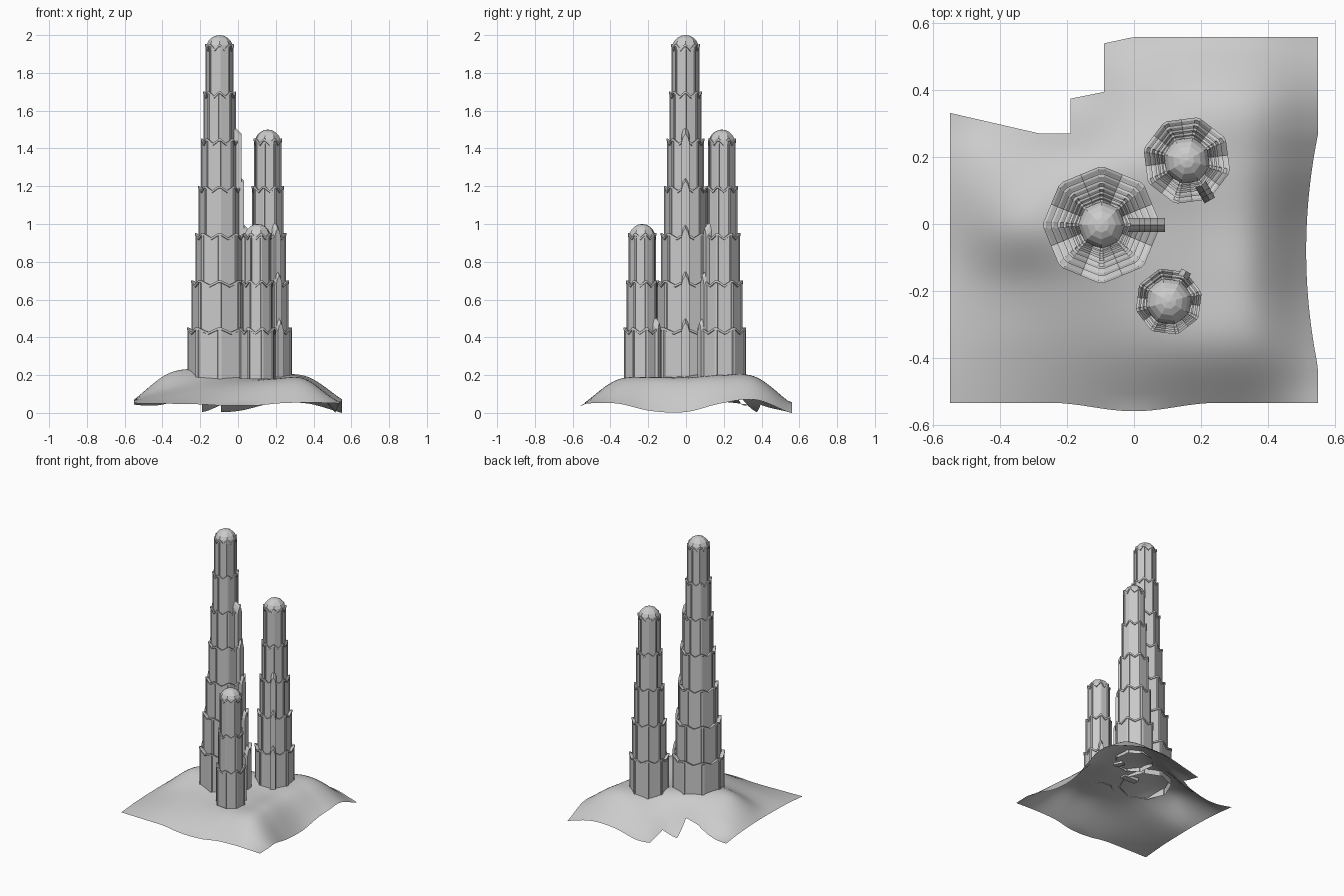
import bpy, bmesh
from math import sin, cos, pi, radians

if "Cube" in bpy.data.objects:
    bpy.data.objects.remove(bpy.data.objects["Cube"])

RADII = [0.076, 0.087, 0.100, 0.115, 0.132, 0.153, 0.175]  # tier radii, top down
BASE, FIRST, STEP = 0.18, 0.45, 0.25


def make_object(name, bm, smooth=False):
    bmesh.ops.recalc_face_normals(bm, faces=bm.faces)
    mesh = bpy.data.meshes.new(name)
    bm.to_mesh(mesh)
    bm.free()
    ob = bpy.data.objects.new(name, mesh)
    bpy.context.collection.objects.link(ob)
    for p in mesh.polygons:
        p.use_smooth = smooth
    return ob


def octagon_ring(bm, r, z, gable, recess):
    """Octagon with ribs on the corners; z peaks at the corners."""
    ring = []
    for k in range(8):
        a, b = k * pi / 4, (k + 1) * pi / 4
        for t, inset in ((0.07, 0), (0.09, recess), (0.5, recess), (0.91, recess), (0.93, 0)):
            x = (r - inset) * (cos(a) * (1 - t) + cos(b) * t)
            y = (r - inset) * (sin(a) * (1 - t) + sin(b) * t)
            ring.append(bm.verts.new((x, y, z - gable * (1 - abs(t - 0.5) * 2))))
    return ring


def bridge(bm, a, b):
    n = len(a)
    for i in range(n):
        j = (i + 1) % n
        bm.faces.new((a[i], a[j], b[j], b[i]))


def tower(name, x, y, tiers, angle, fin_out, w):
    radii = RADII[:tiers][::-1]
    bm = bmesh.new()
    # stepped, ribbed shaft with pointed corners on every tier
    rings = []
    z0, g0 = BASE, 0
    for i, r in enumerate(radii):
        top = FIRST + i * STEP + .006
        for rr, z, g, rec in ((r, z0, g0, .005), (r, top - .014, .028, .005),
                              (r + .002, top - .012, .028, 0), (r + .002, top, .028, 0),
                              (r - .006, top, .028, 0)):
            rings.append(octagon_ring(bm, rr, z, g, rec))
        z0, g0 = top - .01, .028
    for a, b in zip(rings, rings[1:]):
        bridge(bm, a, b)
    shaft = make_object(name + "_shaft", bm)

    # eight sided dome
    bm = bmesh.new()
    z = FIRST + (tiers - 1) * STEP - 0.025
    prev = None
    for s in range(5):
        e = s * pi / 10
        ring = [bm.verts.new((.073 * cos(e) * cos(k * pi / 4), .073 * cos(e) * sin(k * pi / 4),
                              z + .075 * sin(e))) for k in range(8)]
        if prev:
            bridge(bm, prev, ring)
        prev = ring
    tip = bm.verts.new((0, 0, z + .075))
    for k in range(8):
        bm.faces.new((prev[k], prev[(k + 1) % 8], tip))
    dome = make_object(name + "_dome", bm)

    # stepped buttress with pointed top on one corner
    bm = bmesh.new()
    for i, r in enumerate(radii[:tiers - 2]):
        top = FIRST + i * STEP
        prof = ((-w, BASE), (w, BASE), (w, top + .02), (w * .6, top + .05),
                (0, top + .068), (-w * .6, top + .05), (-w, top + .02))
        inner = [bm.verts.new((r - .025, u, v)) for u, v in prof]
        outer = [bm.verts.new((r + fin_out, u, v - (.04 if v > .3 else 0))) for u, v in prof]
        bridge(bm, inner, outer)
        bm.faces.new(inner)
        bm.faces.new(outer)
    fin = make_object(name + "_buttress", bm)

    for ob in (shaft, dome, fin):
        ob.location = (x, y, 0)
        ob.rotation_euler.z = radians(angle)


tower("tall_tower", -0.097, -0.003, 7, 0, .015, .021)
tower("middle_tower", 0.158, 0.19, 5, -60, .006, .018)
tower("short_tower", 0.104, -0.232, 3, 60, .005, .016)

# ground: heights in rows from front to back, smoothly interpolated
H = [[.06, .055, .05, .05, .05, .055, .06],
     [.075, .10, .125, .15, .175, .175, .06],
     [.08, .14, .18, .19, .19, .185, .02],
     [.08, .22, .24, .21, .195, .18, .015],
     [.07, .15, .21, .22, .21, .195, .06],
     [.05, .01, .02, .12, .19, .19, .08],
     [.03, .01, .01, .02, .06, .06, .01]]


def spline(v, t):
    i = min(int(t), 5)
    f = t - i
    p1, p2 = v[i], v[i + 1]
    p0 = v[i - 1] if i > 0 else 2 * p1 - p2
    p3 = v[i + 2] if i < 5 else 2 * p2 - p1
    return p1 + f / 2 * (p2 - p0 + f * (2 * p0 - 5 * p1 + 4 * p2 - p3
                                        + f * (3 * (p1 - p2) + p3 - p0)))


def back_edge(x):
    """Back limit of the ground, with the broken-away left corner."""
    if x < -0.19:
        return 0.27 + max(0, -0.28 - x) * 0.23
    if x < -0.09:
        return 0.375 + (x + 0.19) * 0.2
    return 0.54 + min(0.02, (x + 0.09) * 0.22)


bm = bmesh.new()
strips = [(-0.55, -0.19, 15), (-0.19, -0.09, 4), (-0.09, 0.55, 26)]
for x0, x1, n in strips:
    grid = []
    for i in range(n + 1):
        x = x0 + (x1 - x0) * i / n
        yb = back_edge(min(max(x, x0 + 1e-4), x1 - 1e-4))
        front = -0.535 - 0.0125 * (1 + cos(pi * min(1, abs(x) / 0.25)))
        col = []
        ys = [front + (0.265 - front) * j / 32 for j in range(33)]
        ys += [0.265 + (yb - 0.265) * j / 12 for j in range(1, 13)]
        for yy in ys:
            u, v = (x + .55) / 1.1 * 6, min(max((yy + .55) / 1.1 * 6, 0), 6)
            z = max(0.002, spline([spline(row, u) for row in H], v))
            pull = 0.035 * max(0, (x - .3) / .25) * max(0, 1 - (yy + .08) ** 2 / .12)
            col.append(bm.verts.new((x - pull, yy, z)))
        grid.append(col)
    for a, b in zip(grid, grid[1:]):
        for j in range(len(a) - 1):
            bm.faces.new((a[j], b[j], b[j + 1], a[j + 1]))
bmesh.ops.remove_doubles(bm, verts=bm.verts, dist=0.0005)
low = min(v.co.z for v in bm.verts)
for v in bm.verts:
    v.co.z -= low
make_object("ground", bm, smooth=True)
